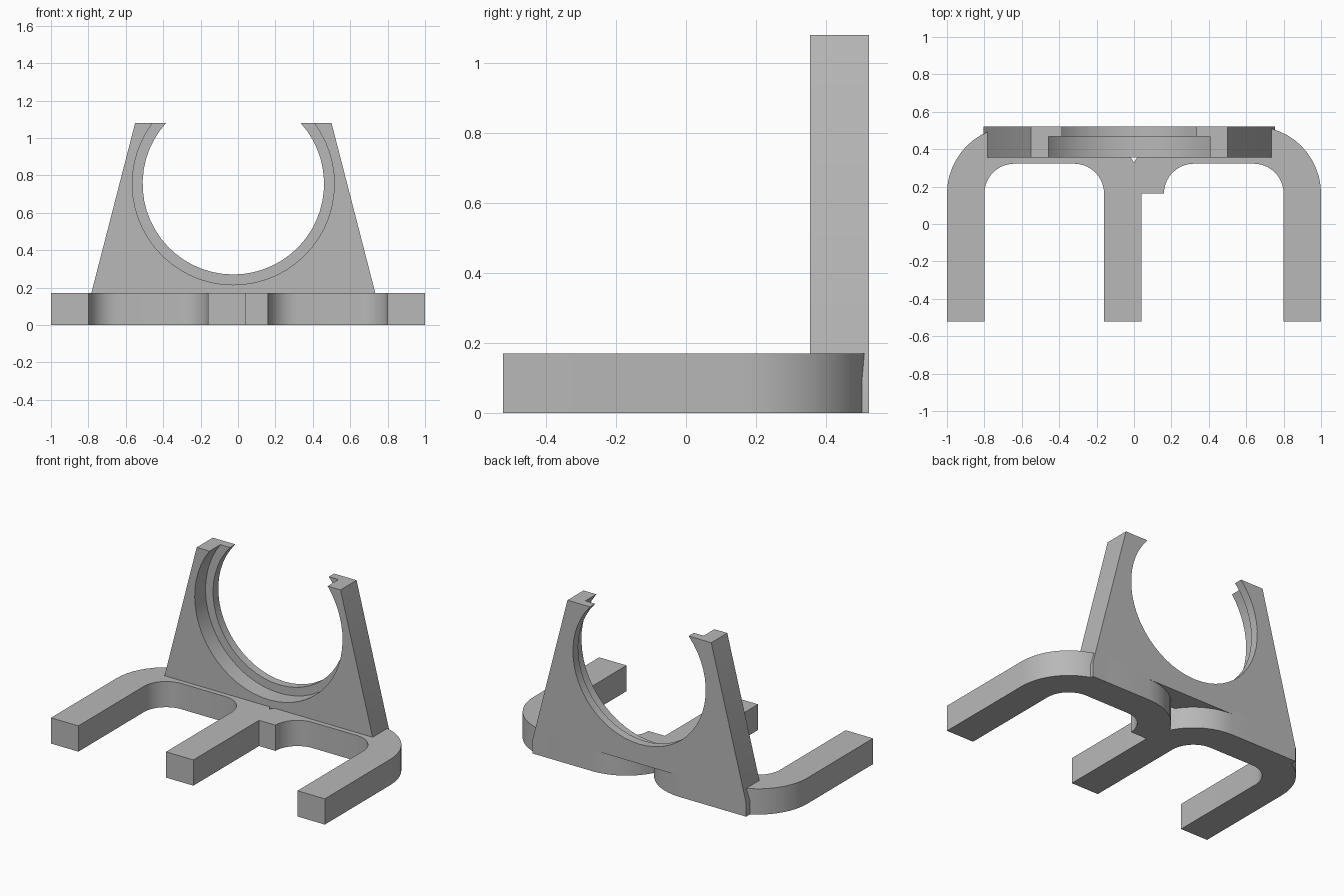
import bpy, bmesh, math

cube = bpy.data.objects.get("Cube")
if cube:
    bpy.data.objects.remove(cube, do_unlink=True)

grey = bpy.data.materials.new("plain_grey")
grey.use_nodes = True
colour = (0.48, 0.48, 0.48, 1)
grey.diffuse_color = colour
grey.node_tree.nodes["Principled BSDF"].inputs["Base Color"].default_value = colour


def arc(cx, cy, r, a0, a1, n):
    """Points on an arc, angles in degrees."""
    angles = [math.radians(a0 + (a1 - a0) * i / n) for i in range(n + 1)]
    return [(cx + r * math.cos(a), cy + r * math.sin(a)) for a in angles]


def prism(name, outline, place, shift):
    """Extrude a flat outline, mapped into space by place, along shift."""
    bm = bmesh.new()
    face = bm.faces.new([bm.verts.new(place(u, v)) for u, v in outline])
    new = bmesh.ops.extrude_face_region(bm, geom=[face], use_keep_orig=True)["geom"]
    bmesh.ops.translate(bm, vec=shift,
                        verts=[e for e in new if isinstance(e, bmesh.types.BMVert)])
    bmesh.ops.recalc_face_normals(bm, faces=bm.faces)
    mesh = bpy.data.meshes.new(name)
    bm.to_mesh(mesh)
    bm.free()
    mesh.materials.append(grey)
    obj = bpy.data.objects.new(name, mesh)
    bpy.context.collection.objects.link(obj)
    bpy.ops.object.select_all(action="DESELECT")
    obj.select_set(True)
    bpy.context.view_layer.objects.active = obj
    bpy.ops.object.shade_smooth_by_angle(angle=math.radians(30))
    return obj


# Hooked base: two U-shaped brackets sharing the middle leg
BEND_Y, OUTER, INNER, BASE_H = 0.1625, 0.36, 0.16, 0.17
FRONT, BACK = -0.5225, 0.5225


def hook(name, x0, x1, end0, end1):
    pts = arc(x0, BEND_Y, OUTER, 180, 90, 12) + arc(x1, BEND_Y, OUTER, 90, 0, 12)
    if end1 < BEND_Y:
        pts += [(x1 + OUTER, end1), (x1 + INNER, end1)]
    pts += arc(x1, BEND_Y, INNER, 0, 90, 10) + arc(x0, BEND_Y, INNER, 90, 180, 10)
    if end0 < BEND_Y:
        pts += [(x0 - INNER, end0), (x0 - OUTER, end0)]
    prism(name, pts, lambda u, v: (u, v, 0), (0, 0, BASE_H))


hook("right_hook", -0.64, -0.32, FRONT, FRONT)
hook("left_hook", 0.32, 0.64, BEND_Y, FRONT)

# Upright cradle: tapered plate with an open round seat and a narrower rear lip
CX, CZ, TOP = -0.025, 0.755, 1.08
NOTCH_X, NOTCH_Z = 0.32, 0.14


def cradle(name, radius, y0, y1):
    start = math.degrees(math.asin((TOP - CZ) / radius))
    pts = arc(CX, CZ, radius, 180 - start, 360 + start, 40)
    pts += [(CX + 0.525, TOP), (CX + 0.78, 0.09), (CX + 0.78, 0),
            (NOTCH_X, 0), (NOTCH_X, NOTCH_Z), (-NOTCH_X, NOTCH_Z), (-NOTCH_X, 0),
            (CX - 0.78, 0), (CX - 0.78, 0.09), (CX - 0.525, TOP)]
    prism(name, pts, lambda u, v: (u, y0, v), (0, y1 - y0, 0))


cradle("cradle_plate", 0.54, 0.355, 0.468)
cradle("cradle_rear_lip", 0.485, 0.468, BACK)
